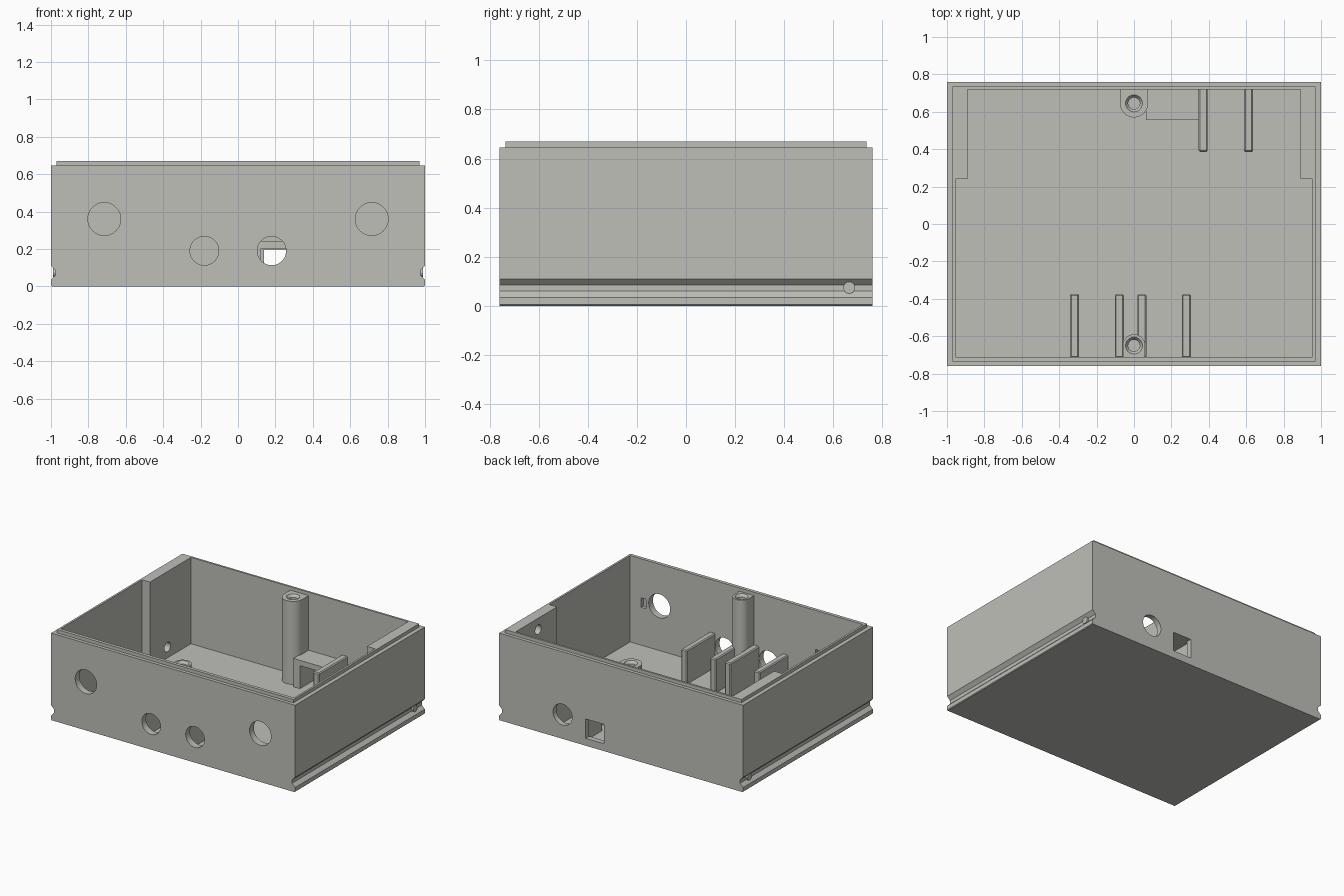
import bpy, bmesh, math
from mathutils import Matrix, Vector

if "Cube" in bpy.data.objects:
    bpy.data.objects.remove(bpy.data.objects["Cube"])

grey = bpy.data.materials.new("light_grey_plastic")
grey.diffuse_color = (0.52, 0.52, 0.485, 1)
grey.use_nodes = True
grey.node_tree.nodes["Principled BSDF"].inputs["Base Color"].default_value = grey.diffuse_color


def finish(name, bm):
    bmesh.ops.recalc_face_normals(bm, faces=bm.faces)
    me = bpy.data.meshes.new(name)
    bm.to_mesh(me)
    bm.free()
    me.materials.append(grey)
    ob = bpy.data.objects.new(name, me)
    bpy.context.collection.objects.link(ob)
    return ob


def prism(name, pts, vec):
    """Extrude a closed 3D polygon along a vector."""
    bm = bmesh.new()
    f = bm.faces.new([bm.verts.new(p) for p in pts])
    r = bmesh.ops.extrude_face_region(bm, geom=[f])
    bmesh.ops.translate(bm, vec=Vector(vec),
                        verts=[v for v in r["geom"] if isinstance(v, bmesh.types.BMVert)])
    return finish(name, bm)


def box(name, x0, x1, y0, y1, z0, z1):
    return prism(name, [(x0, y0, z0), (x1, y0, z0), (x1, y1, z0), (x0, y1, z0)], (0, 0, z1 - z0))


def cyl(name, centre, r, depth, axis="Z", r2=None, seg=48):
    bm = bmesh.new()
    rot = {"Z": Matrix(), "X": Matrix.Rotation(math.pi / 2, 4, "Y"),
           "Y": Matrix.Rotation(-math.pi / 2, 4, "X")}[axis]
    bmesh.ops.create_cone(bm, cap_ends=True, segments=seg, radius1=r, radius2=r if r2 is None else r2,
                          depth=depth, matrix=Matrix.Translation(centre) @ rot)
    return finish(name, bm)


def combine(target, tool, op="DIFFERENCE"):
    mod = target.modifiers.new("bool", "BOOLEAN")
    mod.operation, mod.object, mod.solver = op, tool, "EXACT"
    bpy.context.view_layer.objects.active = target
    bpy.ops.object.modifier_apply(modifier=mod.name)
    bpy.data.objects.remove(tool)


def smooth(ob):
    bpy.ops.object.select_all(action="DESELECT")
    ob.select_set(True)
    bpy.context.view_layer.objects.active = ob
    bpy.ops.object.shade_smooth_by_angle(angle=math.radians(30))


# Outer body with a snap groove along each long side
side = [(0.995, 0), (1, 0.005), (1, 0.035), (0.975, 0.06), (0.975, 0.085), (1, 0.11), (1, 0.645)]
profile = side + [(-x, z) for x, z in reversed(side)]
case = prism("case", [(x, -0.76, z) for x, z in profile], (0, 1.52, 0))

# Raised lip around the rim
combine(case, box("lip", -0.97, 0.97, -0.735, 0.735, 0.6, 0.67), "UNION")

# Cavity, narrower towards the back
half = [(0.955, -0.71), (0.955, 0.24), (0.89, 0.24), (0.89, 0.72)]
FLOOR = 0.03
outline = half + [(-x, y) for x, y in reversed(half)]
combine(case, prism("cavity", [(x, y, FLOOR) for x, y in outline], (0, 0, 1)))

# Round holes in the front and back walls
for x, y, z, r in [(-0.715, -0.74, 0.36, 0.088), (0.715, -0.74, 0.36, 0.088),
                   (-0.18, -0.74, 0.19, 0.077), (0.18, -0.74, 0.19, 0.077),
                   (0.48, 0.74, 0.18, 0.078)]:
    combine(case, cyl("hole", (x, y, z), r, 0.12, "Y"))

# Square port in the back wall
combine(case, box("port", 0.14, 0.29, 0.68, 0.8, 0.055, 0.198))

# Locating slots beside the upper holes, inside only
for x in (-0.585, 0.845):
    combine(case, box("slot", x - 0.02, x + 0.02, -0.735, -0.68, 0.31, 0.38))

# Blind holes in the thick side walls
combine(case, cyl("blind_hole", (-0.89, 0.445, 0.11), 0.035, 0.1, "X"))
combine(case, cyl("blind_hole", (0.89, 0.46, 0.585), 0.035, 0.1, "X"))
smooth(case)

# Snap bumps in the grooves
for s in (-1, 1):
    smooth(cyl("snap_bump", (s * 0.975, 0.665, 0.074), 0.024, 0.026, "X", seg=24))

# Screw posts joined to the walls
for name, y, r, wall in (("back_post", 0.645, 0.075, 0.725), ("front_post", -0.65, 0.06, -0.715)):
    top, s = 0.645, math.copysign(1, y)
    arc = [(r * math.cos(a), y - s * r * math.sin(a))
           for a in (math.pi * i / 24 for i in range(25))]
    pts = [(r, wall)] + arc + [(-r, wall)]
    post = prism(name, [(x, py, 0.02) for x, py in pts], (0, 0, top - 0.02))
    combine(post, cyl("screw_hole", (0, y, 0.5), 0.031, 0.4))
    combine(post, cyl("countersink", (0, y, top - 0.009), 0.031, 0.02, r2=0.046))
    smooth(post)

# Board-holding fins on the floor
TOP = 0.28
fins = [(x, -0.715, -0.375) for x in (-0.318, -0.078, 0.042, 0.28)]
fins += [(x, 0.385, 0.725) for x in (0.37, 0.612)]
for x, y0, y1 in fins:
    fin = box("fin", x - 0.024, x + 0.024, y0, y1, 0.02, TOP)
    bev = fin.modifiers.new("bevel", "BEVEL")
    bev.width, bev.segments = 0.007, 1

# Bridge over the square port
bridge = [(0.065, 0.02), (0.12, 0.02), (0.12, 0.2), (0.3, 0.2), (0.3, 0.02),
          (0.35, 0.02), (0.35, 0.24), (0.065, 0.24)]
prism("port_bridge", [(x, 0.555, z) for x, z in bridge], (0, 0.17, 0))
